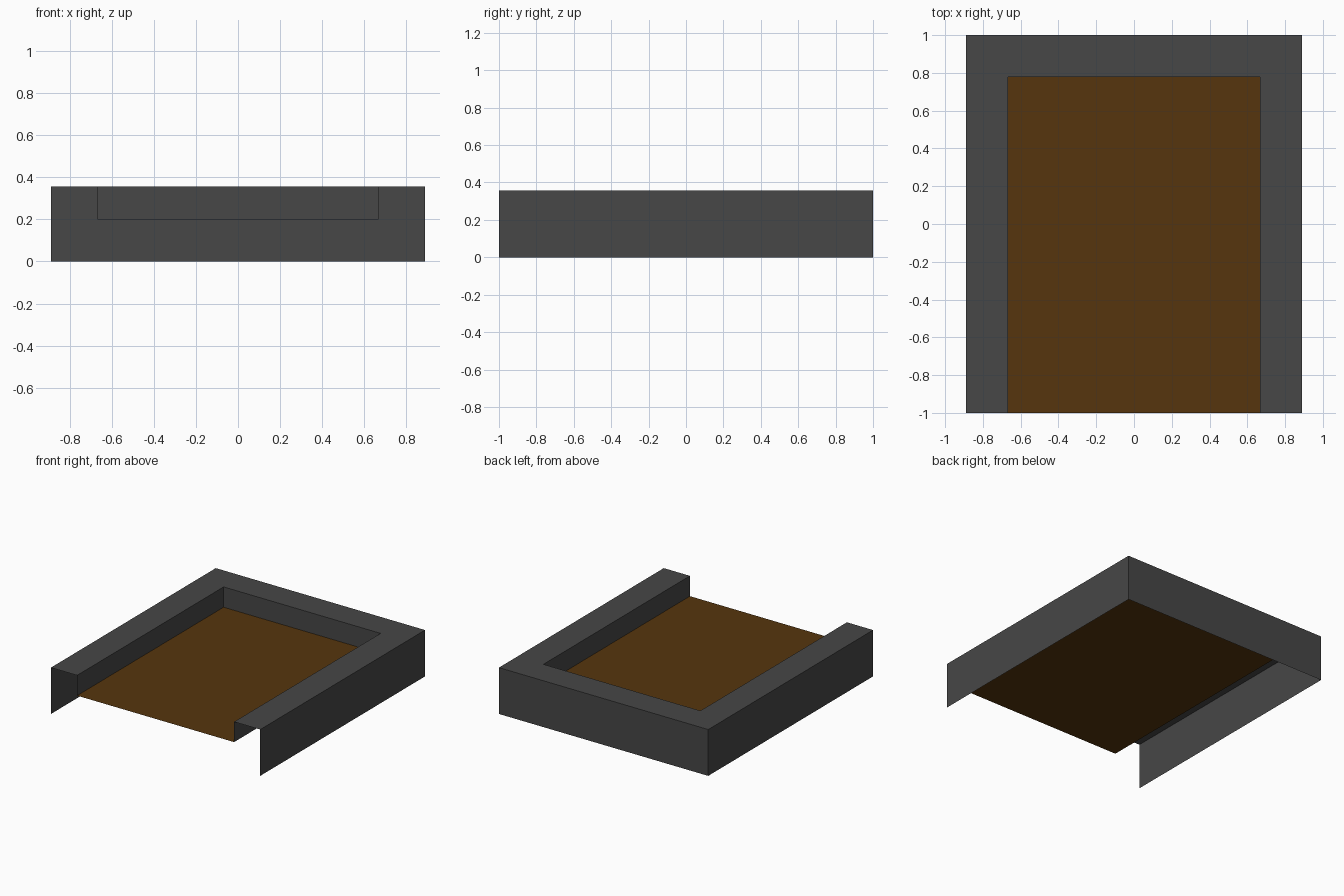
import bpy
import bmesh

default_cube = bpy.data.objects.get("Cube")
if default_cube:
    bpy.data.objects.remove(default_cube, do_unlink=True)

HALF_W, HALF_L = 0.889, 1.0
RIM = 0.222
TOP_Z, FLOOR_Z = 0.356, 0.2
INNER_W, INNER_Y = HALF_W - RIM, HALF_L - RIM


def make_material(name, color):
    mat = bpy.data.materials.new(name)
    mat.use_nodes = True
    mat.diffuse_color = color
    mat.node_tree.nodes["Principled BSDF"].inputs["Base Color"].default_value = color
    return mat


def make_object(name, bm, mat):
    mesh = bpy.data.meshes.new(name)
    bm.to_mesh(mesh)
    bm.free()
    mesh.materials.append(mat)
    obj = bpy.data.objects.new(name, mesh)
    bpy.context.collection.objects.link(obj)
    return obj


def u_path(bm, half_width, back_y, z):
    """U-shaped row of vertices, open at the front."""
    points = [(-half_width, -HALF_L), (-half_width, back_y),
              (half_width, back_y), (half_width, -HALF_L)]
    return [bm.verts.new((x, y, z)) for x, y in points]


grey = make_material("dark grey", (0.063, 0.063, 0.063, 1))
brown = make_material("brown", (0.093, 0.036, 0.004, 1))

# Surround: thin outer wall, flat rim and inner wall, open below and in front
bm = bmesh.new()
rows = [u_path(bm, HALF_W, HALF_L, 0),
        u_path(bm, HALF_W, HALF_L, TOP_Z),
        u_path(bm, INNER_W, INNER_Y, TOP_Z),
        u_path(bm, INNER_W, INNER_Y, FLOOR_Z)]
for a, b in zip(rows, rows[1:]):
    for i in range(len(a) - 1):
        bm.faces.new((a[i], b[i], b[i + 1], a[i + 1]))
make_object("surround", bm, grey)

# Floor panel: a single sheet reaching the open front
bm = bmesh.new()
bm.faces.new(reversed(u_path(bm, INNER_W, INNER_Y, FLOOR_Z)))
make_object("floor_panel", bm, brown)
